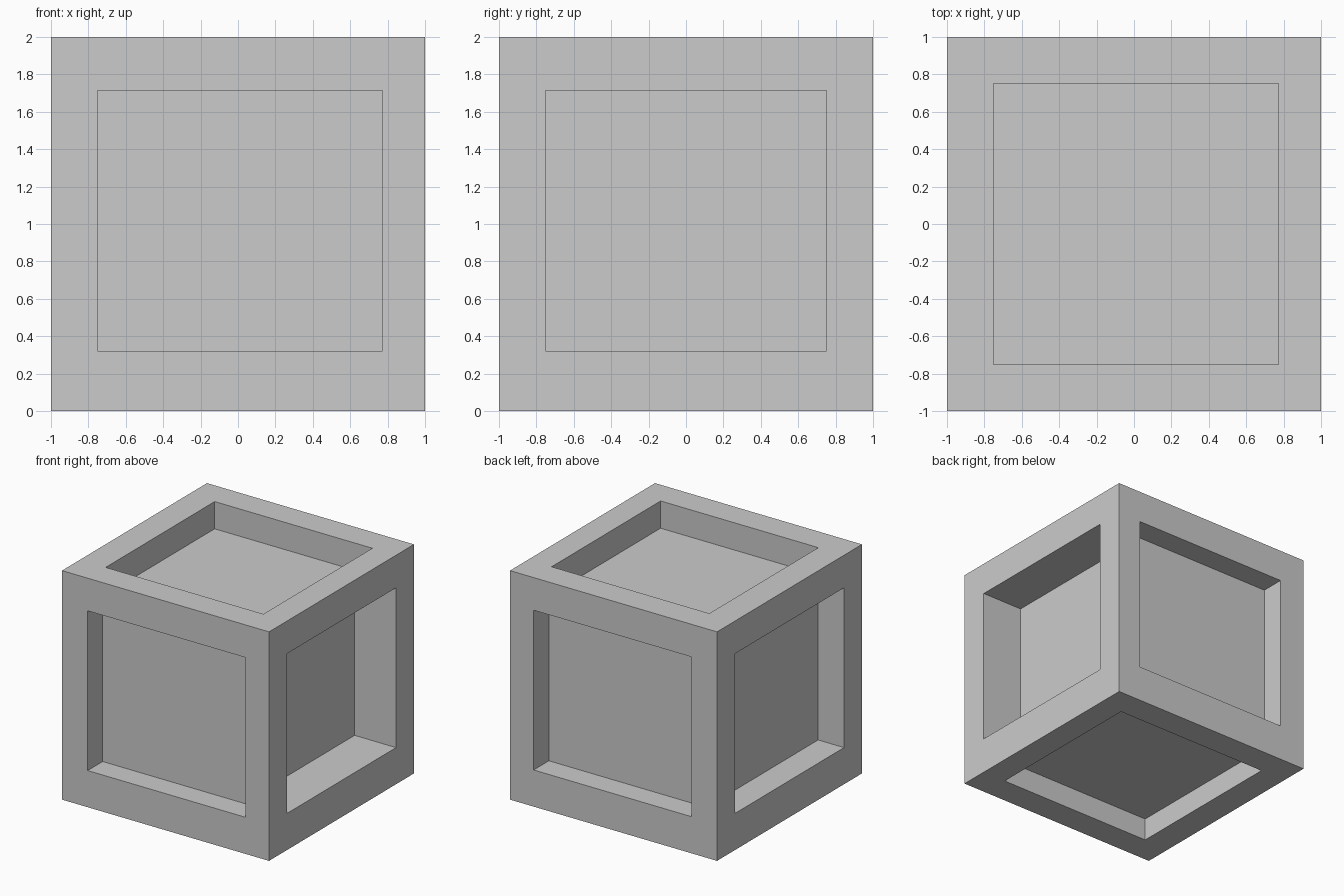
import bpy
import bmesh
from mathutils import Vector

if "Cube" in bpy.data.objects:
    bpy.data.objects.remove(bpy.data.objects["Cube"])

# Outer cube and shared window limits on each axis
OUTER = ((-1, 1), (-1, 1), (0, 2))
WINDOW = ((-0.752, 0.772), (-0.752, 0.752), (0.32, 1.715))
# Depth of the recessed panel behind the low and high side of each axis
DEPTH = ((0.25, 0.40), (0.207, 0.21), (0.20, 0.238))


def ring(bm, axis, level, limits):
    """Four corner vertices of a rectangle perpendicular to an axis."""
    u, v = (axis + 1) % 3, (axis + 2) % 3
    verts = []
    for i, j in ((0, 0), (1, 0), (1, 1), (0, 1)):
        p = Vector((0, 0, 0))
        p[axis], p[u], p[v] = level, limits[u][i], limits[v][j]
        verts.append(bm.verts.new(p))
    return verts


bm = bmesh.new()
for axis in range(3):
    for side, sign in ((0, -1), (1, 1)):
        level = OUTER[axis][side]
        # Frame border, recess walls and recessed panel
        border = ring(bm, axis, level, OUTER)
        rim = ring(bm, axis, level, WINDOW)
        floor = ring(bm, axis, level - sign * DEPTH[axis][side], WINDOW)
        faces = [floor]
        for a, b in ((border, rim), (rim, floor)):
            for k in range(4):
                n = (k + 1) % 4
                faces.append([a[k], a[n], b[n], b[k]])
        for f in faces:
            bm.faces.new(f if sign > 0 else f[::-1])

# Weld the six sides into one closed crate
bmesh.ops.remove_doubles(bm, verts=bm.verts, dist=0.0001)
bmesh.ops.recalc_face_normals(bm, faces=bm.faces)
mesh = bpy.data.meshes.new("framed_crate")
bm.to_mesh(mesh)
bm.free()
bpy.context.collection.objects.link(bpy.data.objects.new("framed_crate", mesh))
